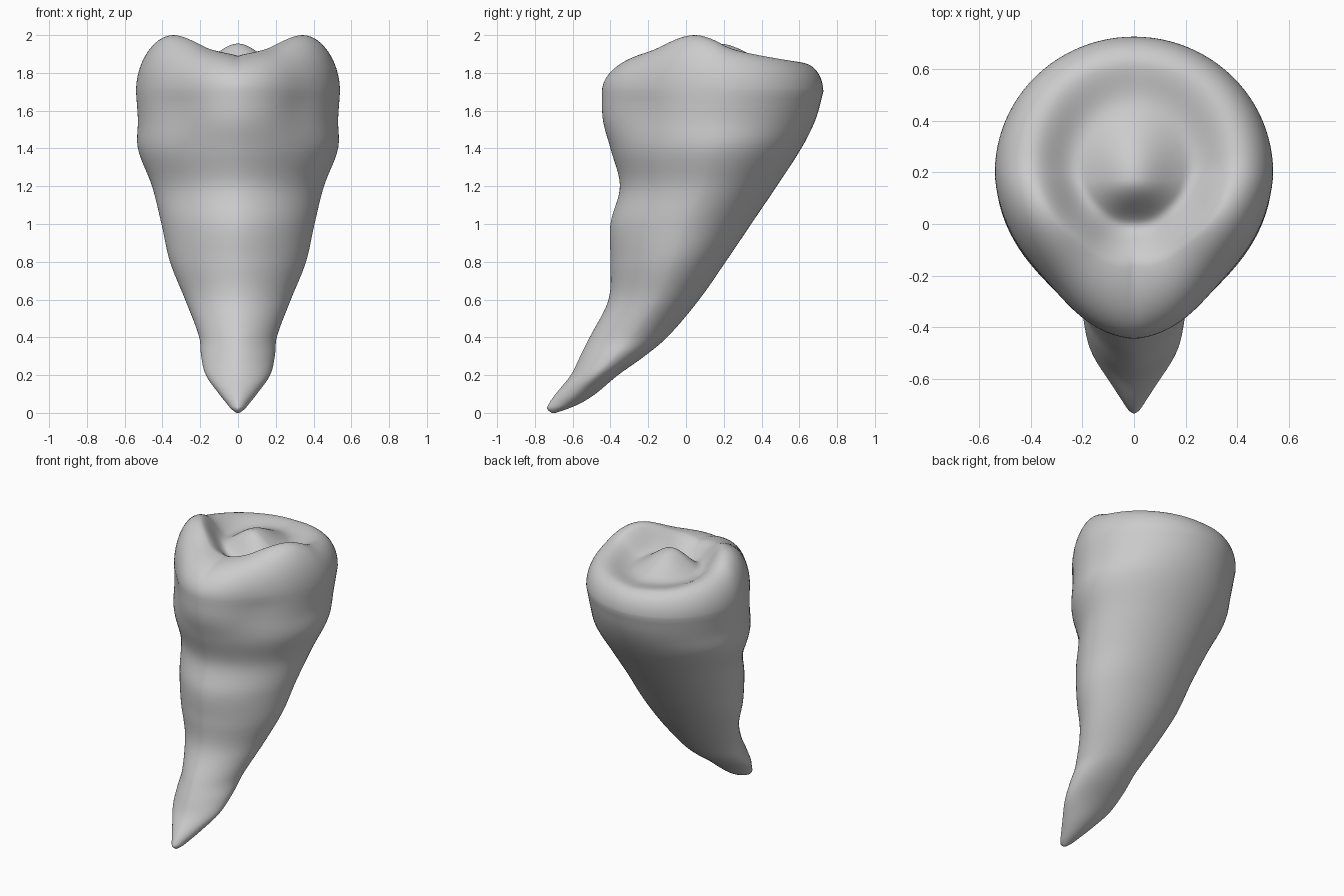
import bpy
import bmesh
from math import sin, cos, pi, exp, sqrt, copysign, degrees, atan2

cube = bpy.data.objects.get("Cube")
if cube:
    bpy.data.objects.remove(cube)

SEGS = 96
TOP = 1.7

# Side and front outline of the tooth: height, front y, back y, half width
OUTLINE = [
    (0.00, -0.71, -0.69, 0.008),
    (0.02, -0.735, -0.63, 0.035),
    (0.05, -0.725, -0.56, 0.06),
    (0.10, -0.69, -0.48, 0.10),
    (0.20, -0.61, -0.36, 0.17),
    (0.30, -0.56, -0.22, 0.195),
    (0.40, -0.51, -0.10, 0.205),
    (0.60, -0.41, 0.07, 0.28),
    (0.80, -0.40, 0.21, 0.36),
    (1.00, -0.40, 0.345, 0.405),
    (1.20, -0.35, 0.48, 0.455),
    (1.40, -0.40, 0.61, 0.53),
    (1.55, -0.44, 0.685, 0.53),
    (1.70, -0.445, 0.727, 0.54),
]
# Chewing rim: degrees from the front, height, distance from the middle
RIM = [(0, 1.89, 0.56), (30, 1.925, 0.62), (67, 2.0, 0.70),
       (100, 1.92, 0.74), (140, 1.87, 0.78), (180, 1.85, 0.79)]


def smooth_row(table, key):
    """Read a table at key with smooth (Hermite) interpolation."""
    def slope(i):
        a, b = table[max(i - 1, 0)], table[min(i + 1, len(table) - 1)]
        return [(q - p) / (b[0] - a[0]) for p, q in zip(a[1:], b[1:])]
    i = 0
    while i < len(table) - 2 and key > table[i + 1][0]:
        i += 1
    h = table[i + 1][0] - table[i][0]
    t = (key - table[i][0]) / h
    rows = zip(table[i][1:], table[i + 1][1:], slope(i), slope(i + 1))
    return [p + (q - p) * t * t * (3 - 2 * t)
            + h * t * (1 - t) * (m * (1 - t) - n * t) for p, q, m, n in rows]


def bell(v, width):
    return exp(-(v / width) ** 2)


def section_point(z, angle):
    """Point of a horizontal section, round behind and narrower in front."""
    front, back, half = smooth_row(OUTLINE, z)
    mid = front + (back - front) * 0.55
    s, c = sin(angle), cos(angle)
    power = 2 / 1.72 if c > 0 else 1
    x = half * copysign(abs(s) ** power, s)
    y = mid - (mid - front if c > 0 else back - mid) * copysign(abs(c) ** power, c)
    # Shallow hollows on both front corners of the crown
    turn = abs(atan2(s, c))
    dent = 1 - 0.05 * bell(turn - 0.75, 0.3) * bell(z - 1.62, 0.18)
    return x * dent, mid + (y - mid) * dent, mid


def basin(x, y):
    """Chewing surface: ring groove, middle cusp and pit in front of it."""
    cusp = 0.145 * bell(x, 0.17) * bell(y - 0.17, 0.13 if y < 0.17 else 0.24)
    pit = 0.03 * bell(x, 0.12) * bell(y - 0.0, 0.07)
    return 1.81 + cusp - pit


bm = bmesh.new()
angles = [2 * pi * i / SEGS for i in range(SEGS)]
rings = []

# Root and crown wall, rings closer together at the tip
levels = 70
for i in range(levels + 1):
    z = TOP * (i / levels) ** 1.4
    rings.append([bm.verts.new((*section_point(z, a)[:2], z)) for a in angles])

# Shoulder up to the rim, then down into the basin
SHOULDER, BOWL = 16, 34
for i in range(1, SHOULDER + BOWL):
    ring = []
    for a in angles:
        px, py, mid = section_point(TOP, a)
        turn = abs(degrees(atan2(sin(a), cos(a))))
        rim_z, rim_s = smooth_row(RIM, turn)
        if i <= SHOULDER:
            k = cos(pi / 2 * i / SHOULDER)
            s = rim_s + (1 - rim_s) * k
            x, y = px * s, mid + (py - mid) * s
            z = TOP + (rim_z - TOP) * sqrt(max(0, 1 - k * k))
        else:
            t = (i - SHOULDER) / BOWL
            s = rim_s * (1 - t)
            x, y = px * s, mid + (py - mid) * s
            f = min(1, t / 0.5)
            f = f * f * (3 - 2 * f)
            z = rim_z + (basin(x, y) - rim_z) * f
        ring.append(bm.verts.new((x, y, z)))
    rings.append(ring)

for low, high in zip(rings, rings[1:]):
    for j in range(SEGS):
        n = (j + 1) % SEGS
        bm.faces.new((low[j], low[n], high[n], high[j]))

# Close the tip and the middle of the basin
mid = section_point(TOP, 0)[2]
centre = bm.verts.new((0, mid, basin(0, mid)))
for j in range(SEGS):
    bm.faces.new((rings[-1][j], rings[-1][(j + 1) % SEGS], centre))
bm.faces.new(list(reversed(rings[0])))
bmesh.ops.recalc_face_normals(bm, faces=bm.faces)

mesh = bpy.data.meshes.new("tooth")
bm.to_mesh(mesh)
bm.free()
tooth = bpy.data.objects.new("tooth", mesh)
bpy.context.collection.objects.link(tooth)

# Plain grey enamel
enamel = bpy.data.materials.new("grey enamel")
enamel.use_nodes = True
colour = (0.6, 0.6, 0.6, 1)
enamel.diffuse_color = colour
enamel.node_tree.nodes["Principled BSDF"].inputs["Base Color"].default_value = colour
mesh.materials.append(enamel)

bpy.context.view_layer.objects.active = tooth
tooth.select_set(True)
bpy.ops.object.shade_smooth_by_angle(angle=pi / 3)
